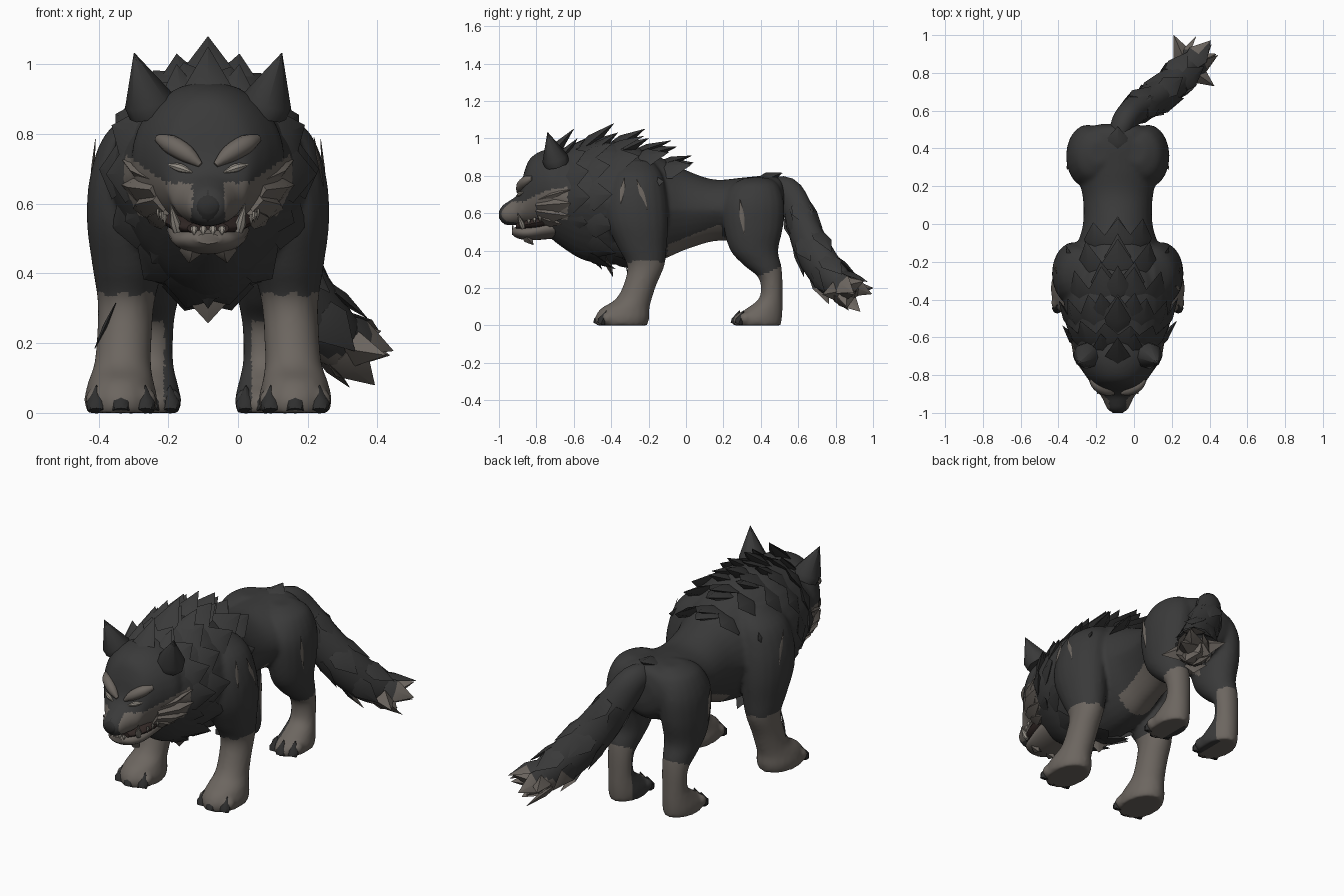
import bpy, bmesh, math
from mathutils import Vector

if "Cube" in bpy.data.objects:
    bpy.data.objects.remove(bpy.data.objects["Cube"])

CX = -0.086  # the body's mirror plane; only the tail leaves it
X, Y, Z = Vector((1, 0, 0)), Vector((0, 1, 0)), Vector((0, 0, 1))
COLOURS = {"dark_fur": (0.042, 0.042, 0.042), "grey_fur": (0.15, 0.132, 0.116),
           "claw_black": (0.028, 0.028, 0.028), "ivory": (0.3, 0.275, 0.24),
           "mouth_dark": (0.03, 0.02, 0.018)}
MATS = []
for key, rgb in COLOURS.items():
    m = bpy.data.materials.new(key)
    m.diffuse_color = (*rgb, 1)
    m.use_nodes = True
    m.node_tree.nodes["Principled BSDF"].inputs["Base Color"].default_value = m.diffuse_color
    MATS.append(m)
DARK, GREY, CLAW, IVORY, MOUTH = range(5)


def P(dx, y, z):
    return Vector((CX + dx, y, z))


def finish(name, bm, rule=None, angle=42):
    """Turn a bmesh into an object; smooth it, keeping sharp edges."""
    bmesh.ops.recalc_face_normals(bm, faces=bm.faces)
    for f in bm.faces:
        f.smooth = True
        if rule:
            f.material_index = rule(f.calc_center_median())
    for e in bm.edges:
        e.smooth = len(e.link_faces) == 2 and e.calc_face_angle(0) < math.radians(angle)
    me = bpy.data.meshes.new(name)
    bm.to_mesh(me)
    bm.free()
    for m in MATS:
        me.materials.append(m)
    ob = bpy.data.objects.new(name, me)
    bpy.context.collection.objects.link(ob)
    return ob


def fuse(name, bm, rule, voxel):
    """Merge overlapping closed parts into one soft skin."""
    tmp = finish("blend_helper", bm)
    mod = tmp.modifiers.new("fuse", 'REMESH')
    mod.mode, mod.voxel_size = 'VOXEL', voxel
    mod = tmp.modifiers.new("soften", 'SMOOTH')
    mod.factor, mod.iterations = 0.5, 6
    me = bpy.data.meshes.new_from_object(tmp.evaluated_get(bpy.context.evaluated_depsgraph_get()))
    out = bmesh.new()
    out.from_mesh(me)
    bpy.data.objects.remove(tmp)
    bpy.data.meshes.remove(me)
    return finish(name, out, rule, 80)


def resample(rows, sub):
    """Catmull-Rom through rows of numbers."""
    out = []
    for i in range(len(rows) - 1):
        a, b = rows[max(i - 1, 0)], rows[i]
        c, d = rows[i + 1], rows[min(i + 2, len(rows) - 1)]
        for k in range(sub):
            t = k / sub
            out.append([0.5 * (2 * q + (r - p) * t + (2 * p - 5 * q + 4 * r - s) * t * t
                        + (3 * q - p - 3 * r + s) * t ** 3) for p, q, r, s in zip(a, b, c, d)])
    return out + [list(rows[-1])]


def loft(bm, rings, n, mat=0, keel=0):
    """Skin elliptical rings given as (centre, U axis, V axis); keel narrows the underside."""
    loops = [[bm.verts.new(c + u * math.cos(a) * (1 - keel * max(0, -math.sin(a))) + v * math.sin(a))
              for a in (2 * math.pi * k / n for k in range(n))] for c, u, v in rings]
    fs = [bm.faces.new((p[k], p[(k + 1) % n], q[(k + 1) % n], q[k]))
          for p, q in zip(loops, loops[1:]) for k in range(n)]
    fs += [bm.faces.new(loops[0][::-1]), bm.faces.new(loops[-1])]
    for f in fs:
        f.material_index = mat


def loft_y(bm, rows, n, sub, mat=0, keel=0):  # rows: y, top, bottom, half width
    loft(bm, [(P(0, y, (t + b) / 2), X * w, Z * ((t - b) / 2))
              for y, t, b, w in resample(rows, sub)], n, mat, keel)


def loft_z(bm, rows, s, n, sub):  # rows: z, dx, y, half x, half y
    loft(bm, [(P(s * dx, y, z), X * hx, Y * hy) for z, dx, y, hx, hy in resample(rows, sub)], n)


def tube(bm, rows, n, sub, mat=0, flat=1):  # rows: x, y, z, radius
    pts = resample(rows, sub)
    cs = [Vector(p[:3]) for p in pts]
    rings = []
    for i, p in enumerate(pts):
        d = (cs[min(i + 1, len(cs) - 1)] - cs[max(i - 1, 0)]).normalized()
        u = d.cross(Z).normalized()
        rings.append((cs[i], u * p[3] * flat, u.cross(d) * p[3]))
    loft(bm, rings, n, mat)
    return rings


def spike(bm, base, tip, side, w, t, n=4, belly=0.35, mat=0, root=0.75):
    """Pointed tuft, claw, tooth or ear."""
    d = tip - base
    u = (side - d * (side.dot(d) / d.length_squared)).normalized()
    v = d.normalized().cross(u)
    loft(bm, [(base, u * w * root / 2, v * t * root / 2), (base + d * belly, u * w / 2, v * t / 2),
              (tip, u * 0.001, v * 0.001)], n, mat)


# body: torso, head and legs fused into one skin
FRONT = [(0, .25, -.345, .098, .138), (.04, .25, -.342, .105, .146), (.09, .25, -.325, .094, .13),
         (.14, .245, -.28, .082, .097), (.22, .24, -.245, .079, .088), (.32, .235, -.215, .082, .1),
         (.42, .23, -.235, .102, .132), (.55, .23, -.26, .118, .165), (.68, .215, -.27, .124, .168),
         (.80, .18, -.27, .115, .145), (.88, .13, -.27, .07, .09)]
HIND = [(0, .165, .38, .083, .128), (.04, .165, .383, .088, .131), (.09, .165, .42, .077, .097),
        (.15, .165, .455, .065, .062), (.25, .165, .453, .067, .063), (.32, .165, .41, .079, .10),
        (.40, .165, .365, .094, .128), (.52, .165, .36, .107, .158), (.65, .155, .36, .113, .165),
        (.75, .13, .37, .095, .125), (.79, .10, .38, .05, .06)]


def coat(c):
    dx = abs(c.x - CX)
    if c.y < -.63 and c.z > .5:  # muzzle and cheeks
        low = .52 if c.y < -.80 else .565
        return GREY if low < c.z < .66 + .7 * max(0, dx - .12) and dx > .045 - .1 * min(0, c.z - .6) else DARK
    if c.z < .34 + .008 * math.sin(c.x * 90) and c.y < -.08 and dx > .14:  # forelegs
        return GREY
    if c.y > .2 and c.z < .27 + .4 * (c.y - .4):  # hind legs, dark on the inner front
        return DARK if dx < .125 and c.y < .455 else GREY
    if -.1 < c.y < .36 and (c.y < .19 or dx < .07) and c.z < min(.47 + .4 * c.y, .535):  # belly
        return GREY
    return DARK


bm = bmesh.new()
loft_y(bm, [(0.53, .72, .60, .08), (.505, .785, .52, .17), (.42, .80, .47, .235), (.30, .79, .45, .225),
            (.15, .78, .45, .187), (0, .83, .405, .185), (-.12, .89, .355, .22), (-.25, .95, .33, .265),
            (-.40, .985, .325, .285), (-.55, .965, .35, .268), (-.68, .93, .43, .225),
            (-.76, .86, .50, .17)], 32, 5, 0, .3)
loft_y(bm, [(-.60, .95, .50, .20), (-.70, .95, .50, .22), (-.78, .93, .53, .185), (-.835, .89, .535, .148),
            (-.865, .82, .535, .125), (-.885, .735, .535, .112), (-.91, .69, .535, .09), (-.95, .663, .535, .07),
            (-.98, .642, .545, .056), (-.998, .615, .575, .032)], 32, 5)
for s in (1, -1):
    for rows, toe_y, dx, gap in ((FRONT, -.44, .25, .07), (HIND, .295, .165, .056)):
        loft_z(bm, rows, s, 20, 4)
        for k in (-1, 0, 1):  # toes
            p = P(s * dx + k * gap, toe_y + .022 * abs(k), .037)
            loft(bm, [(p + Y * (.036 * math.cos(a)), X * (.034 * math.sin(a) + .001),
                       Z * (.034 * math.sin(a) + .001)) for a in (math.pi * i / 8 for i in range(9))], 12)
fuse("body", bm, coat, 0.011)

# claws: dark teardrops capping the toes
bm = bmesh.new()
for s in (1, -1):
    for toe_y, dx, gap in ((-.44, .25, .07), (.295, .165, .056)):
        for k in (-1, 0, 1):
            p = P(s * dx + k * gap, toe_y + .022 * abs(k), 0)
            spike(bm, p + Vector((0, -.036, .006)), p + Vector((0, -.008, .08)), X, .058, .05, 8, .3, CLAW, .85)
finish("claws", bm)

# lower jaw, mouth lining and nose
bm = bmesh.new()
loft_y(bm, [(-.66, .60, .47, .12), (-.75, .575, .46, .115), (-.84, .54, .455, .10),
            (-.90, .53, .465, .075), (-.93, .515, .485, .035)], 24, 4)
for s in (1, -1):
    spike(bm, P(s * .045, -.86, .48), P(s * .055, -.815, .43), X, .07, .05)
finish("lower_jaw", bm, lambda c: GREY if c.y < -.71 else DARK)

bm = bmesh.new()
loft_y(bm, [(-.68, .61, .53, .13), (-.78, .595, .51, .13), (-.86, .565, .51, .104), (-.91, .55, .51, .06)], 20, 3, MOUTH)
finish("mouth", bm)

bm = bmesh.new()
loft_y(bm, [(-.94, .62, .58, .02), (-.955, .645, .55, .040), (-.98, .64, .548, .044), (-1.0, .61, .575, .026)], 16, 3, CLAW)
finish("nose", bm)

# teeth
bm = bmesh.new()
for s in (1, -1):
    spike(bm, P(s * .088, -.87, .52), P(s * .108, -.90, .60), X, .032, .032, 8, .3, IVORY)
    for k in range(4):
        y, w = -.84 + .03 * k, .124 + .009 * k
        spike(bm, P(s * w, y, .57 + .008 * k), P(s * w, y, .538 + .008 * k), Y, .02, .014, 6, .3, IVORY)
    for k in range(2):
        spike(bm, P(s * (.014 + .026 * k), -.925, .535), P(s * (.014 + .026 * k), -.93, .51), X, .022, .012, 6, .3, IVORY)
finish("teeth", bm)

# brows, eyes, ears and cheek fur
brows, eyes, ears, cheeks = (bmesh.new() for _ in range(4))
for s in (1, -1):
    tube(brows, [(CX + s * a, b, c, r) for a, b, c, r in
                 ((.143, -.822, .787, .012), (.11, -.856, .772, .027), (.06, -.884, .742, .025),
                  (.022, -.898, .712, .008))], 10, 3, GREY)
    tube(eyes, [(CX + s * a, b, c, r) for a, b, c, r in
                ((.115, -.868, .712, .002), (.08, -.888, .703, .013), (.045, -.902, .69, .002))], 8, 3, IVORY)
    spike(ears, P(s * .158, -.69, .86), P(s * .212, -.74, 1.033), X, .145, .14, 8, .2, DARK, .95)
    for b, t, w in (((.13, -.79, .665), (.245, -.62, .725), .09), ((.14, -.79, .64), (.25, -.60, .655), .10),
                    ((.13, -.79, .61), (.215, -.62, .585), .09), ((.11, -.78, .58), (.165, -.66, .54), .07)):
        spike(cheeks, P(s * b[0], *b[1:]), P(s * t[0], *t[1:]), Z, w, .085, 4, .5, GREY)
finish("brows", brows)
finish("eyes", eyes)
finish("ears", ears, None, 60)
finish("cheek_fur", cheeks, None, 60)

# mane: rings of broad flat tufts swept back over the neck and chest
bm = bmesh.new()
for y, top, bot, hw, n, length, out, low in (
        (-.645, .93, .44, .22, 14, .15, .6, -2), (-.54, .955, .36, .258, 13, .17, .42, -2),
        (-.41, .965, .34, .27, 12, .18, .34, -2), (-.27, .935, .32, .258, 11, .18, .3, .15),
        (-.13, .875, .36, .21, 11, .15, .25, .5)):
    h = (top - bot) / 2
    for k in range(n):
        a = 2 * math.pi * (k + .5) / n - math.pi / 2
        nrm = Vector((math.cos(a) / hw, 0, math.sin(a) / h)).normalized()
        if nrm.z < low:
            continue
        w = hw * (1 - .3 * max(0, -math.sin(a)))
        base = P(w * math.cos(a), y, bot + h + h * math.sin(a)) - nrm * .012
        d = (nrm * out + Y * (1 - .4 * out)).normalized()
        spike(bm, base, base + d * length * (1 + .12 * math.sin(k * 5 + y * 40)), Y.cross(nrm), .165, .05)
# crest along the spine and rump
for by, bz, ty, tz in ((-.76, .87, -.60, 1.05), (-.56, .94, -.385, 1.08), (-.40, .95, -.22, 1.05),
                       (-.24, .91, -.05, .955), (-.12, .85, .04, .87), (.40, .77, .515, .815)):
    spike(bm, P(0, by, bz), P(0, ty, tz), X, .14, .07)
    if by < -.3:
        for s in (1, -1):
            spike(bm, P(s * .07, by + .05, bz - .02), P(s * .09, ty + .02, tz - .05), X, .13, .06)
# hanging chest points
for dx, y, z in ((0, -.45, .30), (-.09, -.48, .355), (.09, -.48, .355)):
    spike(bm, P(dx * .9, y - .1, z + .15), P(dx, y, z), X, .14, .06)
finish("mane", bm, None, 55)

# pale chest tuft below the mane
bm = bmesh.new()
spike(bm, P(0, -.45, .43), P(0, -.39, .258), X, .28, .08, 4, .12, GREY)
finish("chest_tuft", bm)

# tail with swept tufts
bm = bmesh.new()
rings = tube(bm, [(-.086, .44, .72, .06), (-.055, .535, .715, .08), (0, .60, .61, .09), (.08, .648, .47, .104),
                  (.16, .705, .355, .108), (.235, .775, .26, .10), (.295, .84, .205, .082),
                  (.335, .885, .185, .05)], 16, 4, 0, .82)
for i in range(8, 24, 5):
    c, u, v = rings[i]
    d = (rings[i + 2][0] - c).normalized()
    for k in range(5):
        a = 2 * math.pi * (k + i / 10) / 5
        r = u * math.cos(a) + v * math.sin(a)
        spike(bm, c + r * .86, c + r * 1.12 + d * .16, d.cross(r), .12, .035)
finish("tail", bm, lambda c: GREY if c.y > .66 and c.z < .15 + .5 * (c.y - .72) else DARK, 55)

bm = bmesh.new()
for tip, w in (((.21, 1.0, .20), .10), ((.41, .95, .235), .11), ((.435, .90, .165), .11),
               ((.425, .73, .165), .10), ((.37, .86, .09), .13)):
    t, b = Vector(tip), Vector((.285, .83, .195))
    spike(bm, b, t, (t - b).cross(Z), w, .10, 4, .4, GREY)
finish("tail_tip", bm, None, 55)

# scars on shoulders, hips and one foreleg
bm = bmesh.new()
for x, y, z, dx, dy, h in ((.331, -.235, .70, .008, .03, .085), (.318, -.34, .72, .014, -.01, .07),
                           (.267, .30, .58, 0, .012, .095), (-.331, -.235, .70, -.008, .03, .085),
                           (-.267, .30, .58, 0, .012, .095), (-.295, -.303, .25, .03, -.018, -.065)):
    for e in (1, -1):
        c = P(x, y, z)
        spike(bm, c, c + Vector((-dx * e, dy * -e, h * e)), Y if z > .3 else X, .026 if z > .3 else .012, .009,
              4, .1, GREY if z > .3 else CLAW, 1)
finish("scars", bm)
